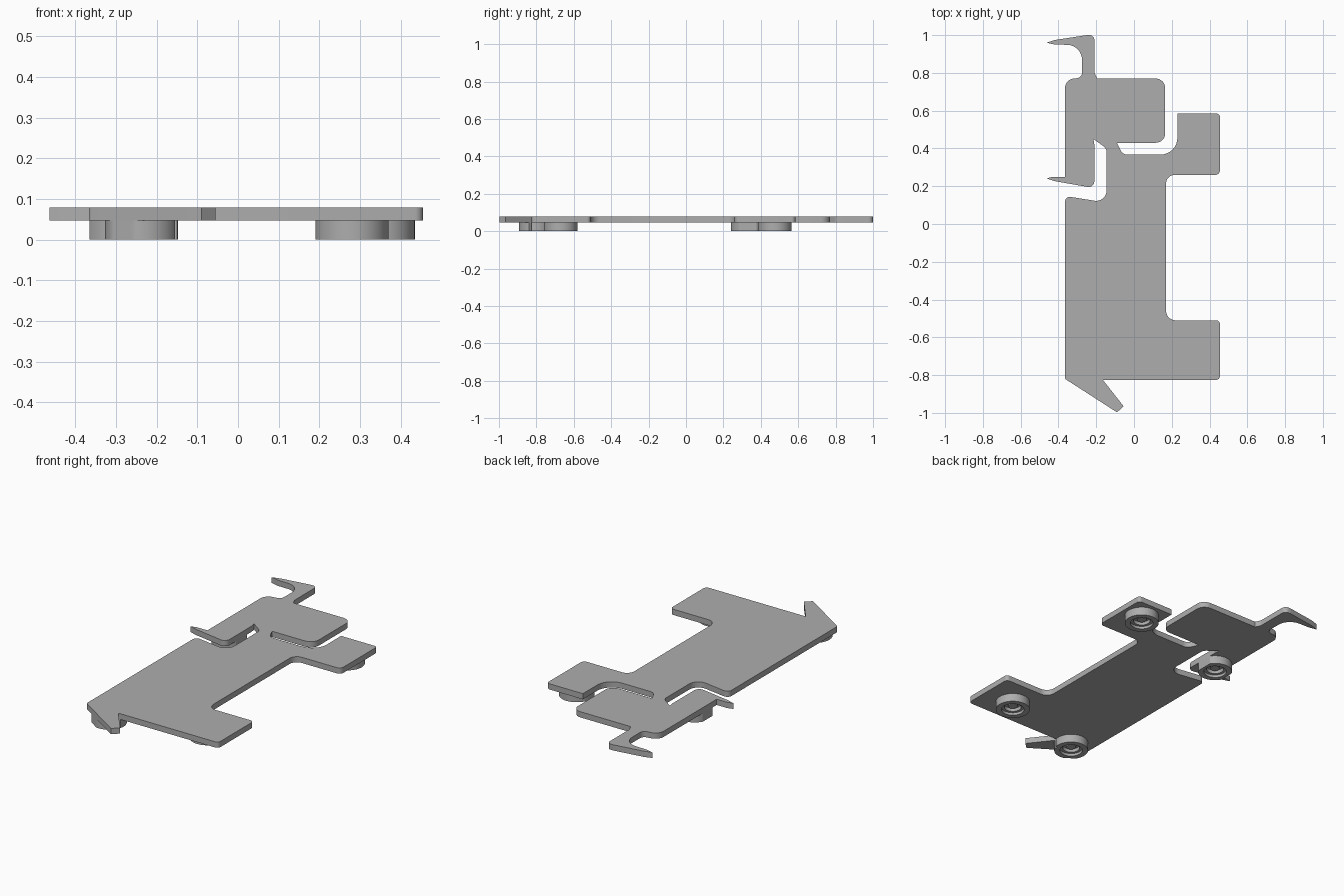
import bpy
import bmesh
from math import cos, sin, tan, tau
from mathutils import Vector

PLATE_BOTTOM, PLATE_TOP = 0.047, 0.079

if "Cube" in bpy.data.objects:
    bpy.data.objects.remove(bpy.data.objects["Cube"], do_unlink=True)

# One plain grey for the whole model
grey = bpy.data.materials.new("neutral grey")
grey.use_nodes = True
colour = (0.42, 0.42, 0.42, 1)
grey.diffuse_color = colour
grey.node_tree.nodes["Principled BSDF"].inputs["Base Color"].default_value = colour


def make_object(name, bm):
    """Turn a bmesh into a linked object with the grey material."""
    bmesh.ops.recalc_face_normals(bm, faces=bm.faces)
    mesh = bpy.data.meshes.new(name)
    bm.to_mesh(mesh)
    bm.free()
    mesh.materials.append(grey)
    obj = bpy.data.objects.new(name, mesh)
    bpy.context.collection.objects.link(obj)
    return obj


def make_active(obj):
    bpy.ops.object.select_all(action="DESELECT")
    obj.select_set(True)
    bpy.context.view_layer.objects.active = obj


def smooth(obj):
    make_active(obj)
    bpy.ops.object.shade_smooth_by_angle(angle=tau / 12)


def round_corners(corners, steps=8):
    """Replace each (x, y, radius) corner by a circular arc."""
    path = []
    for i, (x, y, radius) in enumerate(corners):
        corner = Vector((x, y))
        if not radius:
            path.append(corner)
            continue
        before = Vector(corners[i - 1][:2]) - corner
        after = Vector(corners[(i + 1) % len(corners)][:2]) - corner
        half = before.angle(after) / 2
        before.normalize()
        after.normalize()
        reach = radius / tan(half)
        start = corner + before * reach
        sweep = tau / 2 - 2 * half
        # Local frame: along the incoming edge, and toward the arc centre
        inward = (after - before * after.dot(before)).normalized()
        for k in range(steps + 1):
            a = sweep * k / steps
            path.append(start - before * radius * sin(a) + inward * radius * (1 - cos(a)))
    return path


def extrude_outline(name, path, low, high):
    bm = bmesh.new()
    base = bm.faces.new([bm.verts.new((p.x, p.y, low)) for p in path])
    result = bmesh.ops.extrude_face_region(bm, geom=[base], use_keep_orig=True)
    top = [v for v in result["geom"] if isinstance(v, bmesh.types.BMVert)]
    bmesh.ops.translate(bm, verts=top, vec=(0, 0, high - low))
    return make_object(name, bm)


def lathe(name, centre, profile, segments=48):
    """Revolve (radius, z) points; both ends lie on the axis."""
    bm = bmesh.new()
    rings = []
    for radius, z in profile:
        count = segments if radius else 1
        rings.append([bm.verts.new((centre[0] + radius * cos(tau * k / segments),
                                    centre[1] + radius * sin(tau * k / segments), z))
                      for k in range(count)])
    for a, b in zip(rings, rings[1:]):
        for k in range(segments):
            n = (k + 1) % segments
            quad = [a[k % len(a)], a[n % len(a)], b[n % len(b)], b[k % len(b)]]
            bm.faces.new(list(dict.fromkeys(quad)))
    return make_object(name, bm)


# Plate outline, clockwise, as named runs of (x, y, corner radius)
rear_hook = [(-.463, .96, 0), (-.42, .974, 0), (-.25, 1, .03), (-.21, 1, .025),
             (-.21, .8, .03), (-.195, .77, 0)]
rear_block = [(.165, .77, .05), (.165, .43, .05), (-.09, .43, 0),
              (-.06, .367, .04)]
rear_pad = [(.23, .367, .09), (.23, .585, 0), (.455, .585, .02),
            (.455, .26, .025), (.17, .26, .045)]
front_pad = [(.17, -.51, .05), (.455, -.51, .02), (.455, -.825, .02),
             (-.165, -.825, 0)]
front_spike = [(-.055, -.965, 0), (-.09, -.997, 0), (-.365, -.82, .01)]
side_slot = [(-.365, .148, .025), (-.145, .113, .055), (-.145, .4, .04),
             (-.215, .45, 0), (-.21, .42, 0), (-.21, .19, .03)]
side_barb = [(-.42, .227, 0), (-.463, .241, 0), (-.43, .25, 0), (-.365, .25, 0)]
hook_root = [(-.365, .765, .05), (-.275, .775, .03), (-.275, .947, .08),
             (-.42, .95, 0)]
outline = round_corners(rear_hook + rear_block + rear_pad + front_pad
                        + front_spike + side_slot + side_barb + hook_root)

plate = extrude_outline("plate", outline, PLATE_BOTTOM, PLATE_TOP)
smooth(plate)

# Round feet with a stepped socket and a small centre boss
foot_profile = [(0, PLATE_BOTTOM), (.09, PLATE_BOTTOM), (.09, 0), (.06, 0),
                (.06, .015), (.045, .015), (.045, .035), (.025, .035),
                (.025, .02), (0, .02)]
foot_centres = {
    "front_left_foot": (.28, -.67),
    "front_right_foot": (-.237, -.803),
    "rear_left_foot": (.345, .475),
    "rear_right_foot": (-.286, .33),
}

# Feet are trimmed flush with the plate edge
trimmer = extrude_outline("foot_trimmer", outline, -PLATE_TOP, 2 * PLATE_TOP)
trimmer.hide_render = True
for name, centre in foot_centres.items():
    foot = lathe(name, centre, foot_profile)
    if "right" in name:
        trim = foot.modifiers.new("trim", "BOOLEAN")
        trim.operation = "INTERSECT"
        trim.solver = "EXACT"
        trim.object = trimmer
        make_active(foot)
        bpy.ops.object.modifier_apply(modifier=trim.name)
    smooth(foot)
bpy.data.objects.remove(trimmer, do_unlink=True)
